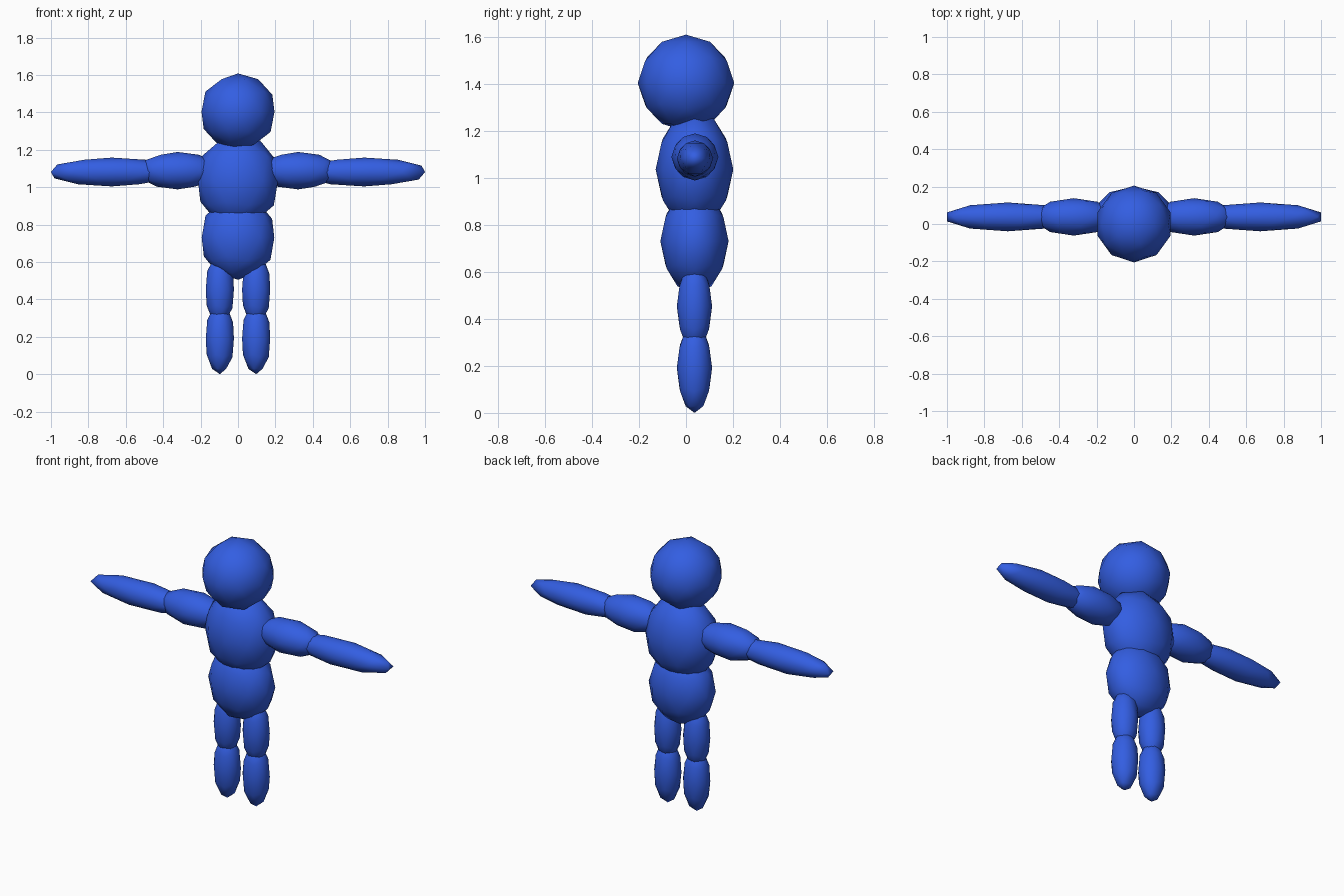
import bpy

if "Cube" in bpy.data.objects:
    bpy.data.objects.remove(bpy.data.objects["Cube"])

# Single flat blue
blue = bpy.data.materials.new("blue")
blue.diffuse_color = (0.033, 0.112, 0.76, 1.0)
blue.use_nodes = True
blue.node_tree.nodes["Principled BSDF"].inputs["Base Color"].default_value = blue.diffuse_color

BODY_Y = 0.036  # body sits slightly behind the head centre


def ball(name, centre, radii):
    """Smooth low-poly icosphere stretched to an ellipsoid."""
    bpy.ops.mesh.primitive_ico_sphere_add(subdivisions=2, radius=1.0, location=centre)
    ob = bpy.context.object
    ob.name = name
    ob.scale = radii
    bpy.ops.object.transform_apply(location=False, rotation=False, scale=True)
    bpy.ops.object.shade_smooth()
    ob.data.materials.append(blue)
    return ob


# Head and trunk
ball("head", (0, 0, 1.403), (0.205, 0.205, 0.205))
ball("chest", (0, BODY_Y, 1.035), (0.225, 0.165, 0.252))
ball("hips", (0, BODY_Y, 0.73), (0.204, 0.145, 0.225))

# Limbs, same ball orientation on both sides
for side, label in ((-1, "left"), (1, "right")):
    ball(label + "_upper_arm", (side * 0.322, BODY_Y + 0.002, 1.088), (0.215, 0.1, 0.1))
    ball(label + "_forearm", (side * 0.675, BODY_Y + 0.002, 1.081), (0.342, 0.077, 0.077))
    ball(label + "_thigh", (side * 0.097, BODY_Y, 0.453), (0.079, 0.075, 0.19))
    ball(label + "_shin", (side * 0.097, BODY_Y, 0.191), (0.079, 0.075, 0.191))
